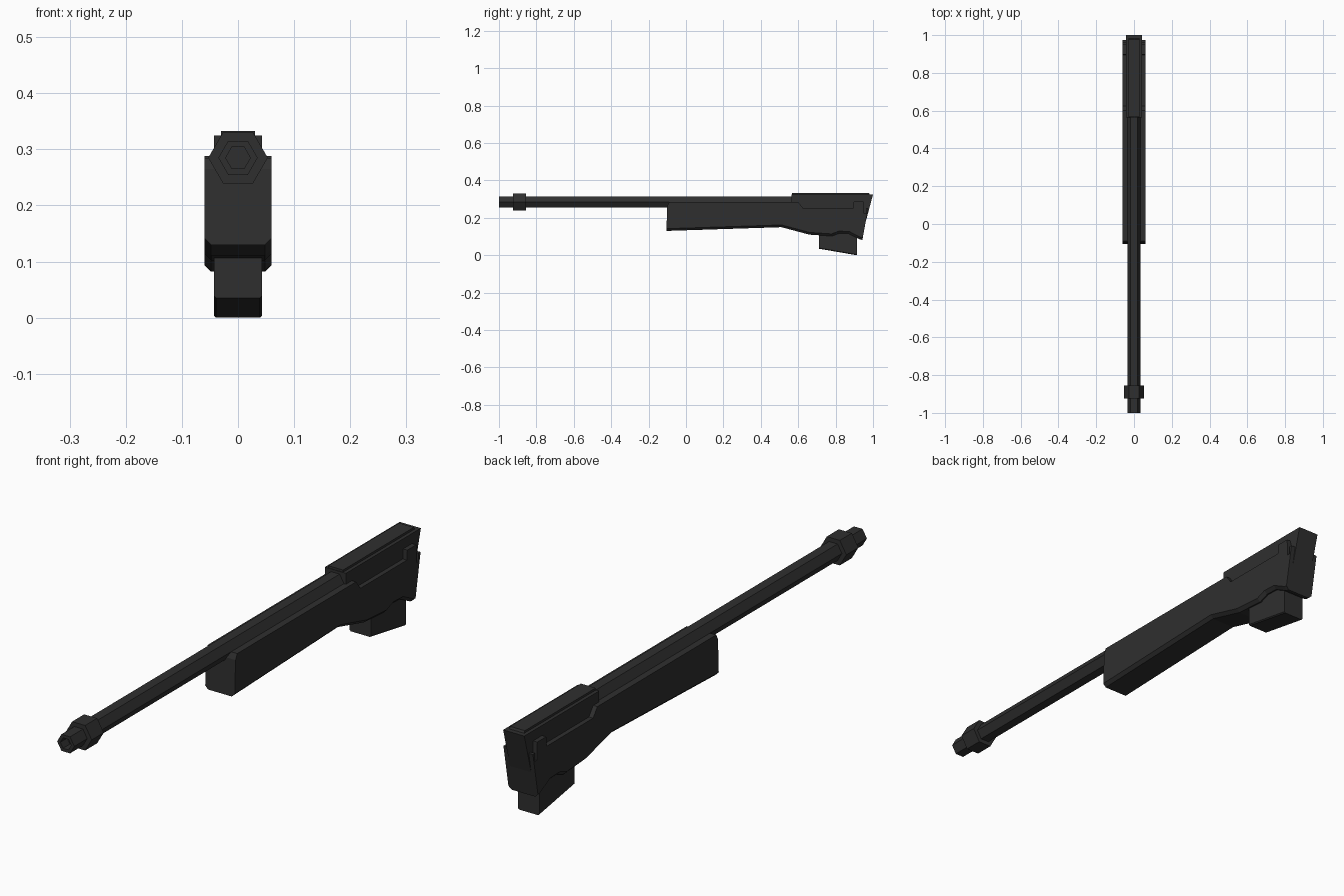
import bpy, bmesh, math

if "Cube" in bpy.data.objects:
    bpy.data.objects.remove(bpy.data.objects["Cube"])

mat = bpy.data.materials.new("charcoal")
mat.diffuse_color = (0.028, 0.028, 0.028, 1)
mat.use_nodes = True
mat.node_tree.nodes["Principled BSDF"].inputs["Base Color"].default_value = mat.diffuse_color


def finish(name, bm):
    bmesh.ops.recalc_face_normals(bm, faces=bm.faces)
    me = bpy.data.meshes.new(name)
    bm.to_mesh(me)
    bm.free()
    me.materials.append(mat)
    ob = bpy.data.objects.new(name, me)
    bpy.context.collection.objects.link(ob)
    return ob


def slab(name, profile, half, bevel=0.0):
    """Side profile (y, z) extruded across x; optional chamfer on lower side edges."""
    bm = bmesh.new()
    f = bm.faces.new([bm.verts.new((-half, y, z)) for y, z in profile])
    r = bmesh.ops.extrude_face_region(bm, geom=[f])
    for v in r["geom"]:
        if isinstance(v, bmesh.types.BMVert):
            v.co.x = half
    bmesh.ops.recalc_face_normals(bm, faces=bm.faces)
    if bevel:
        edges = [e for e in bm.edges
                 if abs(e.verts[0].co.x - e.verts[1].co.x) < 1e-6
                 and any(g.normal.z < -0.5 and abs(g.normal.x) < 0.1 for g in e.link_faces)]
        bmesh.ops.bevel(bm, geom=edges, offset=bevel, segments=1, affect='EDGES')
    return finish(name, bm)


def lathe(name, profile, z, sides=6):
    """Rings of (y, radius) about the y axis, capped at both ends."""
    bm = bmesh.new()
    rings = []
    for y, r in profile:
        rings.append([bm.verts.new((r * math.cos(a), y, z + r * math.sin(a)))
                      for a in (2 * math.pi * i / sides for i in range(sides))])
    for a, b in zip(rings, rings[1:]):
        for i in range(sides):
            j = (i + 1) % sides
            bm.faces.new((a[i], a[j], b[j], b[i]))
    bm.faces.new(rings[0])
    bm.faces.new(rings[-1])
    return finish(name, bm)


# Six-sided barrel with hollow muzzle and collar
lathe("barrel", [(-0.96, 0.022), (-1.0, 0.022), (-1.0, 0.035), (-0.925, 0.035),
                 (-0.925, 0.053), (-0.855, 0.053), (-0.855, 0.035), (0.62, 0.035)], 0.285)

# Stock with stepped top edge, raised tab and slot at the rear
slab("stock", [(-0.10, 0.265), (-0.09, 0.285), (0.60, 0.285), (0.625, 0.252),
               (0.895, 0.252), (0.897, 0.288), (0.949, 0.288), (0.951, 0.222),
               (0.962, 0.222), (0.962, 0.252), (0.974, 0.252), (0.943, 0.082),
               (0.93, 0.084), (0.87, 0.115), (0.82, 0.117), (0.78, 0.102),
               (0.66, 0.11), (0.51, 0.15), (-0.105, 0.13)], 0.06, 0.012)

# Receiver body and raised top strip
slab("receiver", [(0.565, 0.23), (0.565, 0.325), (1.0, 0.325), (0.945, 0.12),
                  (0.70, 0.14)], 0.043)
slab("receiver_top_strip", [(0.567, 0.31), (0.567, 0.333), (0.978, 0.333),
                            (0.99, 0.31)], 0.03)

# Magazine under the rear
slab("magazine", [(0.71, 0.035), (0.71, 0.15), (0.913, 0.15), (0.913, 0.0)], 0.043, 0.004)
